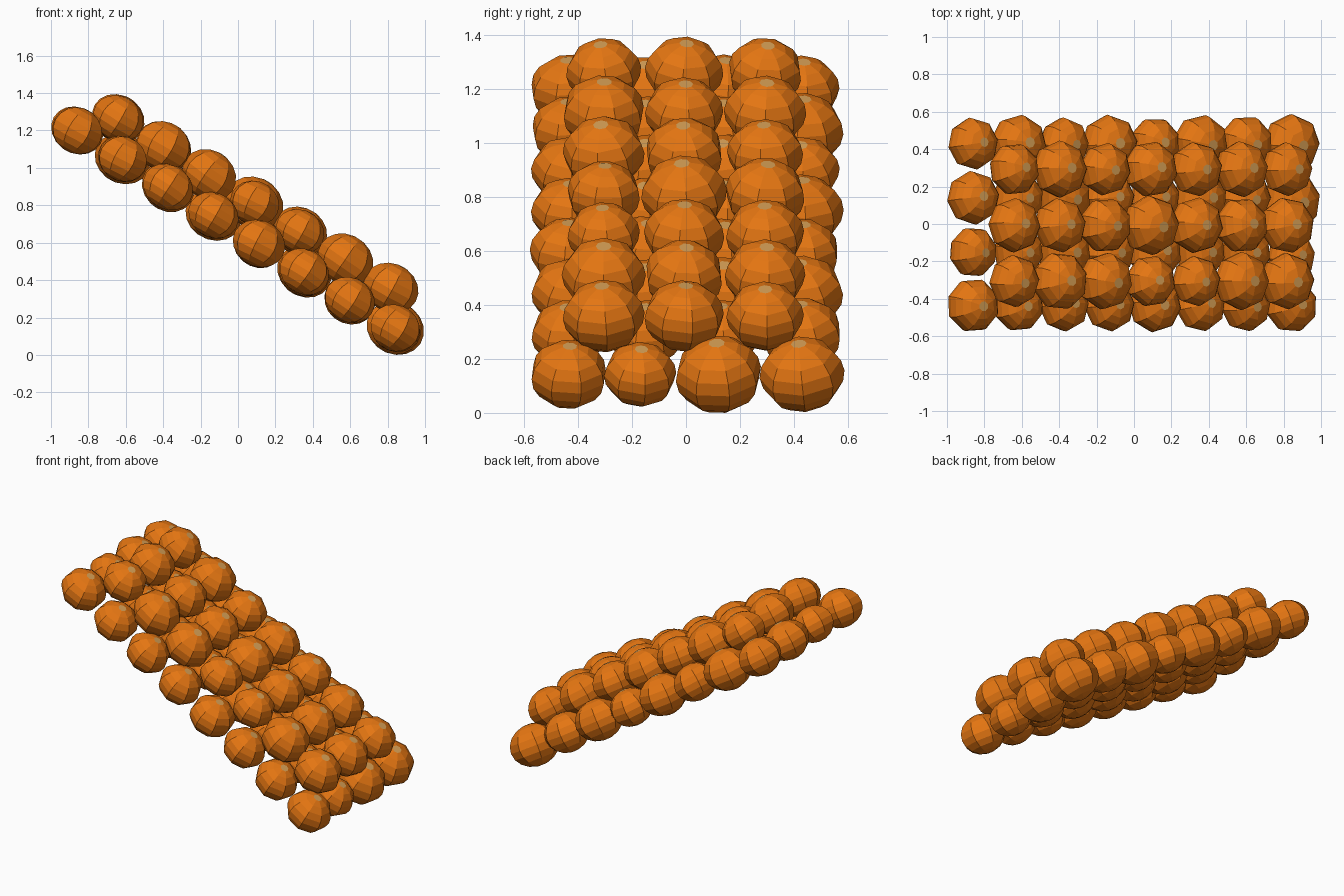
import bpy, bmesh, random
from math import sin, cos, pi, radians
from mathutils import Euler, Matrix, Vector

random.seed(4)
cube = bpy.data.objects.get("Cube")
if cube:
    bpy.data.objects.remove(cube)


def make_material(name, color):
    mat = bpy.data.materials.new(name)
    mat.use_nodes = True
    mat.diffuse_color = color
    mat.node_tree.nodes["Principled BSDF"].inputs["Base Color"].default_value = color
    return mat


peel = make_material("orange peel", (0.78, 0.18, 0.006, 1))
stem = make_material("pale stem scar", (0.66, 0.34, 0.09, 1))


def fruit_mesh(sides=8, bands=8, squash=0.85):
    """Squashed eight-sided fruit of unit radius with a pale disc on top."""
    bm = bmesh.new()
    rings = []
    for i in range(bands + 1):
        lat = pi * (0.06 + 0.88 * i / bands)
        r, z = sin(lat), squash * cos(lat)
        rings.append([bm.verts.new((r * cos(a), r * sin(a), z))
                      for a in (2 * pi * k / sides for k in range(sides))])
    for upper, lower in zip(rings, rings[1:]):
        for k in range(sides):
            n = (k + 1) % sides
            bm.faces.new((upper[k], lower[k], lower[n], upper[n]))
    bm.faces.new(list(reversed(rings[-1])))
    # Top cap: inset ring of peel around the stem scar
    cap = bm.faces.new(rings[0])
    bmesh.ops.inset_individual(bm, faces=[cap], thickness=0.03)
    cap.material_index = 1
    bmesh.ops.recalc_face_normals(bm, faces=bm.faces)
    mesh = bpy.data.meshes.new("orange")
    bm.to_mesh(mesh)
    bm.free()
    mesh.materials.append(peel)
    mesh.materials.append(stem)
    return mesh


mesh = fruit_mesh()
slope = Matrix.Rotation(radians(32), 4, "Y")
step = Vector((0.243, 0, -0.151))


def place(name, location, radius):
    """Put one fruit on the slope with a slight lean and a free spin."""
    ob = bpy.data.objects.new(name, mesh)
    bpy.context.collection.objects.link(ob)
    lean = Euler((random.uniform(-0.1, 0.1), random.uniform(-0.08, 0.08),
                  random.uniform(0, pi))).to_matrix().to_4x4()
    ob.matrix_world = (Matrix.Translation(location) @ slope @ lean
                       @ Matrix.Scale(radius, 4))


# Lower layer: eight rows of four, radii per column in hundredths
lower_columns = {
    -0.435: (14.5, 14, 14, 14, 14.5, 14, 14, 14.5),
    -0.15: (13.5, 14, 15, 14, 15, 14, 14, 13.5),
    0.14: (14.5, 14, 15, 14, 14, 15, 14, 16.3),
    0.43: (14, 15.5, 14, 15.5, 14, 15.5, 15, 15.8),
}
for y, radii in lower_columns.items():
    for row, r in enumerate(radii):
        nudge = -0.02 if row == 7 and abs(y) < 0.2 else 0
        place("lower_orange", Vector((-0.86, y + nudge, 1.2)) + step * row, r / 100)

# Upper layer: seven rows of three resting in the gaps
upper_columns = {
    -0.305: (14, 15.5, 15.3, 13.8, 13.5, 15.6, 15.2),
    -0.007: (14.6, 14.6, 14.7, 16, 15, 14.8, 15),
    0.293: (14, 15.3, 14.2, 15, 14.6, 15, 14.4),
}
for y, radii in upper_columns.items():
    for row, r in enumerate(radii):
        place("upper_orange", Vector((-0.64, y, 1.265)) + step * row, r / 100)
